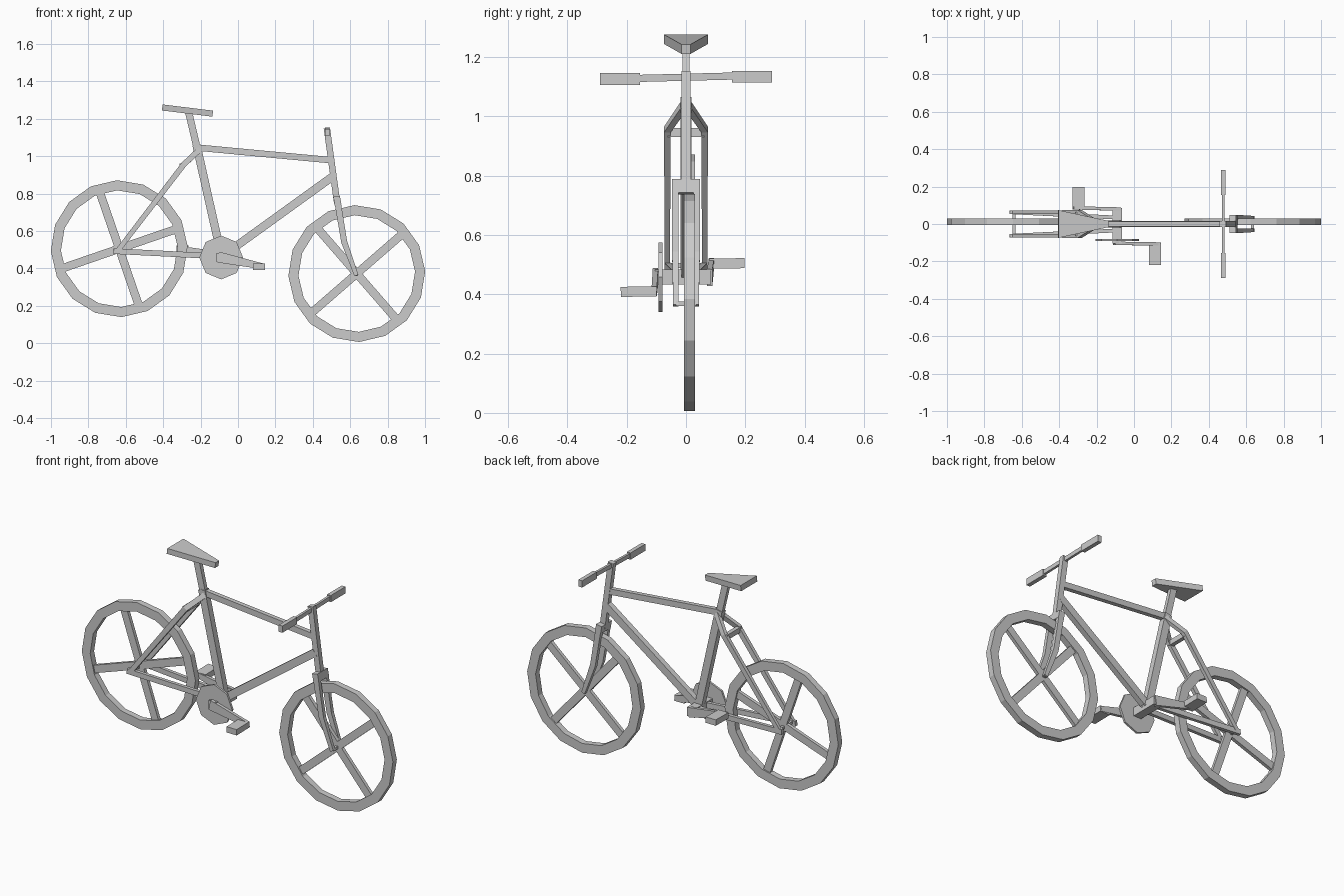
import bpy
import bmesh
import math
from mathutils import Vector

cube = bpy.data.objects.get("Cube")
if cube:
    bpy.data.objects.remove(cube, do_unlink=True)

grey = bpy.data.materials.new("plain grey")
grey.use_nodes = True
grey.diffuse_color = (0.6, 0.6, 0.6, 1)
grey.node_tree.nodes["Principled BSDF"].inputs["Base Color"].default_value = (0.6, 0.6, 0.6, 1)


def finish(name, bm):
    bmesh.ops.recalc_face_normals(bm, faces=bm.faces)
    mesh = bpy.data.meshes.new(name)
    bm.to_mesh(mesh)
    bm.free()
    mesh.materials.append(grey)
    obj = bpy.data.objects.new(name, mesh)
    bpy.context.collection.objects.link(obj)
    return obj


def skin(bm, sections, closed=False):
    """Join a row of vertex loops with quads, capping open ends."""
    n = len(sections)
    for i in range(n if closed else n - 1):
        a, b = sections[i], sections[(i + 1) % n]
        for j in range(len(a)):
            k = (j + 1) % len(a)
            bm.faces.new((a[j], a[k], b[k], b[j]))
    if not closed:
        bm.faces.new(sections[0])
        bm.faces.new(sections[-1])


def bar(name, points, sizes):
    """Square-sectioned bar along a path; each size is (height, depth)."""
    pts = [Vector(p) for p in points]
    bm = bmesh.new()
    sections = []
    for i, (p, (w, d)) in enumerate(zip(pts, sizes)):
        t = (pts[min(i + 1, len(pts) - 1)] - pts[max(i - 1, 0)]).normalized()
        ref = Vector((1, 0, 0)) if abs(t.y) > 0.9 else Vector((0, 1, 0))
        u = t.cross(ref).normalized()
        v = u.cross(t)
        sections.append([bm.verts.new(p + u * a * w / 2 + v * b * d / 2)
                         for a, b in ((-1, -1), (1, -1), (1, 1), (-1, 1))])
    skin(bm, sections)
    return finish(name, bm)


def straight(name, p, q, size, end=None):
    return bar(name, (p, q), (size, end or size))


# Wheels: faceted rim with two crossing spoke bars
def wheel(name, cx, cz, spoke_angle):
    y, half, outer, inner = 0.012, 0.018, 0.366, 0.312
    bm = bmesh.new()
    sections = []
    for i in range(16):
        a = math.radians(i * 22.5 + 2)
        sections.append([bm.verts.new((cx + r * math.cos(a), y + s, cz + r * math.sin(a)))
                         for r, s in ((outer, -half), (outer, half), (inner, half), (inner, -half))])
    skin(bm, sections, closed=True)
    finish(name + "_rim", bm)
    for k in range(2):
        a = math.radians(spoke_angle + 90 * k)
        dx, dz = 0.32 * math.cos(a), 0.32 * math.sin(a)
        straight(f"{name}_spokes_{k + 1}", (cx - dx, y, cz - dz), (cx + dx, y, cz + dz),
                 (0.044, 0.02))


wheel("front_wheel", 0.635, 0.372, 41)
wheel("rear_wheel", -0.635, 0.505, 19)

# Main frame
straight("seat_tube", (-0.222, 0, 1.06), (-0.085, 0, 0.45), (0.044, 0.036))
straight("seat_post", (-0.265, 0, 1.24), (-0.218, 0, 1.04), (0.038, 0.024))
straight("top_tube", (-0.235, 0, 1.047), (0.5, 0, 0.978), (0.034, 0.026))
straight("down_tube", (0.505, 0, 0.89), (-0.07, 0, 0.475), (0.044, 0.032))
straight("steering_tube", (0.475, 0, 1.15), (0.53, 0, 0.75), (0.034, 0.03))

# Fork
straight("fork_crown", (0.527, 0, 0.785), (0.535, 0, 0.74), (0.036, 0.094))
for side, s in (("left", 1), ("right", -1)):
    bar(side + "_fork_leg",
        ((0.53, s * 0.036, 0.77), (0.568, s * 0.036, 0.54), (0.633, s * 0.034, 0.362)),
        ((0.034, 0.022), (0.032, 0.022), (0.022, 0.018)))

    # Rear stays
    bar(side + "_seat_stay",
        ((-0.65, s * 0.063, 0.485), (-0.29, s * 0.063, 0.955), (-0.205, s * 0.008, 1.035)),
        ((0.026, 0.018), (0.03, 0.022), (0.03, 0.022)))
    straight(side + "_chain_stay", (-0.665, s * 0.063, 0.492), (-0.08, s * 0.034, 0.463),
             (0.03, 0.02))

    # Grips
    straight(side + "_grip", (0.477, s * 0.155, 1.13 + s * 0.004),
             (0.477, s * 0.29, 1.13 + s * 0.004), (0.039, 0.024))
straight("stay_bridge", (-0.3, -0.063, 0.945), (-0.3, 0.063, 0.945), (0.03, 0.024))
straight("rear_axle", (-0.642, -0.063, 0.497), (-0.642, 0.063, 0.497), (0.016, 0.016))
straight("front_axle", (0.633, -0.034, 0.368), (0.633, 0.034, 0.368), (0.016, 0.016))
straight("handlebar", (0.477, -0.16, 1.128), (0.477, 0.16, 1.136), (0.024, 0.014))

# Saddle: tilted wedge, wide at the back
bm = bmesh.new()
saddle = []
for x, half, top in ((-0.403, 0.074, 1.276), (-0.133, 0.016, 1.243)):
    saddle.append([bm.verts.new((x + dx, y, top + dz)) for y, dx, dz in
                   ((-half, 0, 0), (half, 0, 0), (half, -0.004, -0.032), (-half, -0.004, -0.032))])
skin(bm, saddle)
finish("saddle", bm)

# Chainring
bm = bmesh.new()
ring = [[bm.verts.new((-0.09 + 0.117 * math.cos(i * math.pi / 4), y,
                       0.458 + 0.117 * math.sin(i * math.pi / 4))) for i in range(8)]
        for y in (-0.092, -0.08)]
skin(bm, ring)
finish("chainring", bm)

# Cranks and pedals
straight("crank_axle", (-0.09, -0.105, 0.458), (-0.09, 0.085, 0.458), (0.05, 0.05))
straight("right_crank", (-0.105, -0.103, 0.46), (0.14, -0.107, 0.409), (0.058, 0.018), (0.03, 0.018))
straight("left_crank", (-0.075, 0.08, 0.456), (-0.325, 0.086, 0.507), (0.058, 0.018), (0.03, 0.018))
straight("right_pedal", (0.113, -0.1, 0.41), (0.113, -0.22, 0.408), (0.034, 0.065))
straight("left_pedal", (-0.297, 0.08, 0.503), (-0.297, 0.197, 0.505), (0.034, 0.065))
